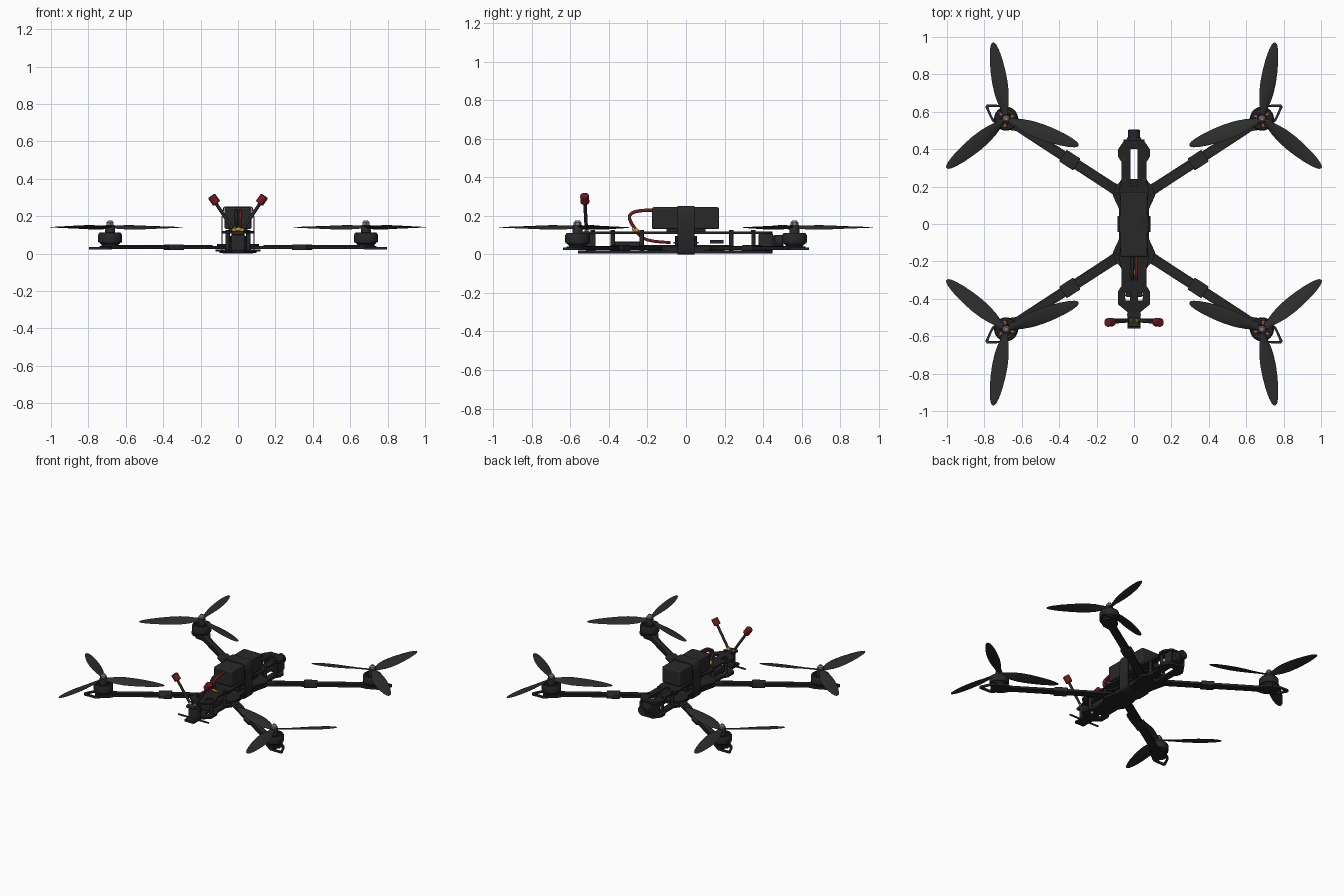
import bpy, bmesh, math
from mathutils import Vector, Matrix

if "Cube" in bpy.data.objects:
    bpy.data.objects.remove(bpy.data.objects["Cube"])

def mat(name, r, g, b):
    m = bpy.data.materials.new(name)
    m.diffuse_color = (r, g, b, 1)
    m.use_nodes = True
    m.node_tree.nodes["Principled BSDF"].inputs["Base Color"].default_value = m.diffuse_color
    return m

CARBON = mat("carbon black", .016, .016, .017)
RUBBER = mat("soft black", .022, .022, .022)
BLADE = mat("blade grey", .026, .026, .027)
METAL = mat("motor dark", .02, .02, .022)
SILVER = mat("silver", .2, .2, .21)
RED = mat("dark red", .16, .012, .012)
YELLOW = mat("yellow", .6, .36, .03)
COPPER = mat("copper", .35, .12, .05)
BOARD = mat("board dark", .015, .02, .03)

def finish(bm, name, m, mirror="", bevel=0, smooth=True):
    bmesh.ops.recalc_face_normals(bm, faces=bm.faces)
    me = bpy.data.meshes.new(name)
    bm.to_mesh(me)
    bm.free()
    ob = bpy.data.objects.new(name, me)
    bpy.context.collection.objects.link(ob)
    me.materials.append(m)
    return dress(ob, mirror, bevel, smooth)

def dress(ob, mirror="", bevel=0, smooth=True):
    bpy.ops.object.select_all(action='DESELECT')
    ob.select_set(True)
    bpy.context.view_layer.objects.active = ob
    if smooth:
        bpy.ops.object.shade_smooth_by_angle(angle=math.radians(35))
    if bevel:
        b = ob.modifiers.new("bevel", 'BEVEL')
        b.width, b.segments = bevel, 2
    if mirror:
        mm = ob.modifiers.new("mirror", 'MIRROR')
        mm.use_axis = ('x' in mirror, 'y' in mirror, False)
        mm.use_mirror_merge = False
    return ob

def box(name, c, s, m, rot=0, axis='Z', **k):
    bm = bmesh.new()
    M = Matrix.Translation(c) @ Matrix.Rotation(math.radians(rot), 4, axis) @ Matrix.Diagonal((*s, 1))
    bmesh.ops.create_cube(bm, size=1, matrix=M)
    return finish(bm, name, m, **k)

def cyl(name, a, b, r, m, n=20, r2=None, **k):
    a, b = Vector(a), Vector(b)
    bm = bmesh.new()
    M = Matrix.Translation((a + b) / 2) @ (b - a).to_track_quat('Z', 'Y').to_matrix().to_4x4()
    bmesh.ops.create_cone(bm, cap_ends=True, segments=n, radius1=r, radius2=r if r2 is None else r2,
                          depth=(b - a).length, matrix=M)
    return finish(bm, name, m, **k)

def lathe(name, prof, c, m, n=32, **k):
    bm = bmesh.new()
    vs = [bm.verts.new((c[0] + r, c[1], z)) for r, z in prof]
    es = [bm.edges.new(p) for p in zip(vs, vs[1:] + vs[:1])]
    bmesh.ops.spin(bm, geom=vs + es, cent=(c[0], c[1], 0), axis=(0, 0, 1), angle=2 * math.pi, steps=n)
    bmesh.ops.remove_doubles(bm, verts=bm.verts, dist=1e-5)
    return finish(bm, name, m, **k)

def sheet(name, loops, z0, z1, m, upright=False, mirror=""):
    """Flat cut plate: first loop is the outline, the others are holes."""
    cu = bpy.data.curves.new(name, 'CURVE')
    cu.dimensions, cu.fill_mode, cu.extrude = '2D', 'BOTH', (z1 - z0) / 2
    for lp in loops:
        s = cu.splines.new('POLY')
        s.points.add(len(lp) - 1)
        for p, q in zip(s.points, lp):
            p.co = (q[0], q[1], 0, 1)
        s.use_cyclic_u = True
    ob = bpy.data.objects.new(name, cu)
    bpy.context.collection.objects.link(ob)
    bpy.ops.object.select_all(action='DESELECT')
    ob.select_set(True)
    bpy.context.view_layer.objects.active = ob
    bpy.ops.object.convert(target='MESH')
    ob = bpy.context.object
    M = Matrix.Translation((0, 0, (z0 + z1) / 2))
    ob.data.transform(Matrix.Rotation(math.pi / 2, 4, 'X') @ M if upright else M)
    ob.data.materials.clear()
    ob.data.materials.append(m)
    return dress(ob, mirror, smooth=False)

def sym(half):
    return half + [(-x, y) for x, y in reversed(half)]

def tube(name, pts, r, m, mirror=""):
    cu = bpy.data.curves.new(name, 'CURVE')
    cu.dimensions, cu.bevel_depth, cu.bevel_resolution, cu.use_fill_caps = '3D', r, 3, True
    s = cu.splines.new('NURBS')
    s.points.add(len(pts) - 1)
    for p, q in zip(s.points, pts):
        p.co = (*q, 1)
    s.use_endpoint_u, s.order_u = True, 3
    ob = bpy.data.objects.new(name, cu)
    bpy.context.collection.objects.link(ob)
    cu.materials.append(m)
    if mirror:
        dress(ob, mirror, smooth=False)

# ---- frame plates
end = [(.05, .45), (.085, .40), (.085, .36), (.066, .33), (.066, .24)]
flip = lambda pts: [(x, -y) for x, y in reversed(pts)]
slot = sym([(.02, .40), (.02, .20)])
holes = [[(s * a, b) for a, b in ((.02, -.37), (.05, -.37), (.045, -.41), (.022, -.41))] for s in (1, -1)]
tail = [(.085, -.36), (.085, -.43), (.036, -.47), (.036, -.5)]
low_tail = tail[:3] + [(.036, -.56)]
mid = [(.08, .18), (.07, .1), (.07, -.1), (.08, -.18), (.066, -.24), (.066, -.33)]
sheet("bottom_plate", [sym(end + [(.1, .19), (.075, .08), (.075, -.08), (.1, -.19), (.066, -.24), (.066, -.33)] + low_tail),
                       slot] + holes, .004, .02, CARBON)
sheet("top_plate", [sym(end + mid + tail), slot] + holes, .106, .12, CARBON)
sheet("arm_clamp_plate", [sym([(.06, .24), (.1, .2), (.112, .15), (.08, .08), (.08, -.08), (.112, -.15), (.1, -.2), (.06, -.24)])],
      .038, .05, CARBON)
sheet("centre_spacer", [sym([(.06, .2), (.07, .1), (.07, -.1), (.06, -.2)])], .018, .04, CARBON)
for y in (-.485, -.38, -.23, .235, .35):
    x = .025 if y < -.45 else .055
    cyl("standoff", (x, y, .015), (x, y, .11), .011, METAL, 12, mirror="x")
    cyl("plate_screw", (x, y, .118), (x, y, .126), .012, METAL, 12, mirror="x")

# ---- arms (built at +x +y and mirrored)
MX, MY = .684, .563
ang = math.atan2(MY - .165, MX - .07)
def on_arm(d, side=0):
    return (.07 + d * math.cos(ang) - side * math.sin(ang), .165 + d * math.sin(ang) + side * math.cos(ang))
L = math.hypot(MX - .07, MY - .165)
sheet("arm", [[on_arm(*p) for p in ((-.05, -.035), (.06, -.028), (L - .08, -.026), (L - .03, -.05), (L + .03, -.05),
      (L + .055, -.02), (L + .055, .02), (L + .03, .05), (L - .03, .05), (L - .08, .026), (.06, .028), (-.05, .035))]],
      .024, .04, CARBON, mirror="xy")
sheet("motor_bumper", [[on_arm(L + a, b) for a, b in ((.02, -.052), (.055, -.052), (.128, -.008), (.128, .008), (.055, .052), (.02, .052))],
      [on_arm(L + a, b) for a, b in ((.04, -.036), (.06, -.036), (.11, -.003), (.11, .003), (.06, .036), (.04, .036))]],
      .022, .036, RUBBER, mirror="xy")
box("arm_sleeve", (*on_arm(.325), .033), (.088, .074, .03), RUBBER, math.degrees(ang), bevel=.005, mirror="xy")
box("arm_wire_cover", (*on_arm(L / 2 + .03), .042), (L - .12, .03, .006), RUBBER, math.degrees(ang), mirror="xy")

# ---- motors
C = (MX, MY)
lathe("motor_base", [(0, .038), (.045, .038), (.045, .046), (.055, .056), (.055, .06), (0, .06)], C, METAL, mirror="xy")
lathe("motor_bell", [(.05, .058), (.062, .058), (.064, .064), (.064, .1), (.058, .11), (.048, .112), (.048, .1), (.052, .095)],
      C, METAL, mirror="xy")
lathe("motor_core", [(0, .055), (.05, .055), (.05, .09), (0, .09)], C, METAL, mirror="xy")
for i in range(6):
    a = math.radians(60 * i + 10)
    box("bell_spoke", (MX + .036 * math.cos(a), MY + .036 * math.sin(a), .108), (.04, .012, .008), METAL,
        60 * i + 10, mirror="xy")
    a += math.radians(30)
    box("motor_winding", (MX + .036 * math.cos(a), MY + .036 * math.sin(a), .092), (.024, .014, .014), COPPER,
        60 * i + 40, mirror="xy", bevel=.003)
lathe("prop_hub", [(0, .1), (.026, .1), (.026, .125), (.024, .152), (0, .152)], C, BLADE, mirror="xy")
cyl("prop_nut", (MX, MY, .15), (MX, MY, .166), .021, SILVER, 6, mirror="xy")
cyl("prop_nut_cap", (MX, MY, .166), (MX, MY, .177), .019, SILVER, 16, r2=.011, mirror="xy")

# ---- propeller blades: lens sections (radius, chord, pitch)
stations = [(.012, .03, 24), (.05, .042, 24), (.09, .064, 21), (.14, .08, 17), (.2, .085, 13), (.26, .08, 10),
            (.32, .068, 8), (.37, .05, 6), (.398, .032, 5), (.409, .018, 5), (.413, .006, 5)]
lens = [(-.5, 0), (-.3, .5), (0, .75), (.3, .5), (.5, 0), (.25, -.2), (-.25, -.2)]
bm = bmesh.new()
for k in range(3):
    M = Matrix.Translation((MX, MY, .14)) @ Matrix.Rotation(math.radians(80.3 + 120 * k), 4, 'Z')
    rings = []
    for r, ch, p in stations:
        R = Matrix.Rotation(math.radians(p), 4, 'X')
        th = .011 - .02 * r
        rings.append([bm.verts.new(M @ (R @ Vector((0, u * ch, w * th)) + Vector((r, 0, 0)))) for u, w in lens])
    for A, B in zip(rings, rings[1:]):
        for i in range(7):
            j = (i + 1) % 7
            bm.faces.new((A[i], A[j], B[j], B[i]))
    bm.faces.new(rings[0])
    bm.faces.new(rings[-1])
finish(bm, "propeller_blades", BLADE, mirror="xy")

# ---- battery, strap and leads
box("battery", (0, -.002, .188), (.144, .348, .114), RUBBER, bevel=.008)
box("battery_pad", (0, 0, .125), (.1, .2, .012), RUBBER)
sheet("battery_strap", [sym([(.08, 0), (.088, .01), (.088, .19), (.08, .245), (.07, .251)]),
                        sym([(.076, .004), (.083, .012), (.083, .19), (.074, .24), (.068, .245)])], -.043, .043, RUBBER, upright=True)
for x, m in ((.013, RED), (-.009, RUBBER)):
    tube("battery_lead", [(x, -.16, .228), (x, -.23, .232), (x, -.3, .21), (x, -.285, .16), (x, -.262, .13)], .009, m)
    tube("board_lead", [(x, -.262, .125), (x, -.24, .09), (x, -.17, .065), (x, -.08, .062)], .008, m)
box("power_connector", (0, -.262, .127), (.042, .036, .022), YELLOW, -35, 'X', bevel=.004)

# ---- electronics between the plates
box("speed_control_board", (0, 0, .06), (.11, .13, .008), BOARD)
box("flight_board", (0, 0, .08), (.1, .11, .007), BOARD)
box("video_transmitter", (0, -.315, .05), (.085, .15, .035), METAL, bevel=.004)
box("receiver", (0, .16, .065), (.05, .07, .018), BOARD)
for s in (-1, 1):
    cyl("stack_post", (.045, s * .05, .045), (.045, s * .05, .095), .007, METAL, 10, mirror="x")

# ---- camera at the +y end
box("camera_body", (0, .435, .067), (.078, .055, .064), METAL, bevel=.006)
cyl("camera_lens", (0, .46, .067), (0, .503, .069), .033, METAL, 24)
cyl("lens_glass", (0, .5, .069), (0, .506, .069), .025, BOARD, 24)
box("camera_cheek", (.05, .415, .064), (.014, .075, .088), RUBBER, mirror="x", bevel=.004)

# ---- antennas at the -y end
box("antenna_mount", (0, -.495, .066), (.07, .05, .1), RUBBER, bevel=.006)
box("antenna_shelf", (0, -.525, .11), (.066, .05, .02), RUBBER, bevel=.005)
cyl("antenna_socket", (.016, -.517, .112), (.026, -.517, .132), .011, YELLOW, 12, mirror="x")
cyl("antenna_stem", (.022, -.517, .122), (.122, -.525, .275), .009, RUBBER, 12, mirror="x")
cyl("antenna_cap", (.114, -.524, .268), (.142, -.527, .308), .023, RED, 20, bevel=.004, mirror="x")
cyl("receiver_antenna", (-.12, -.51, .016), (.12, -.51, .016), .006, RUBBER, 10)
